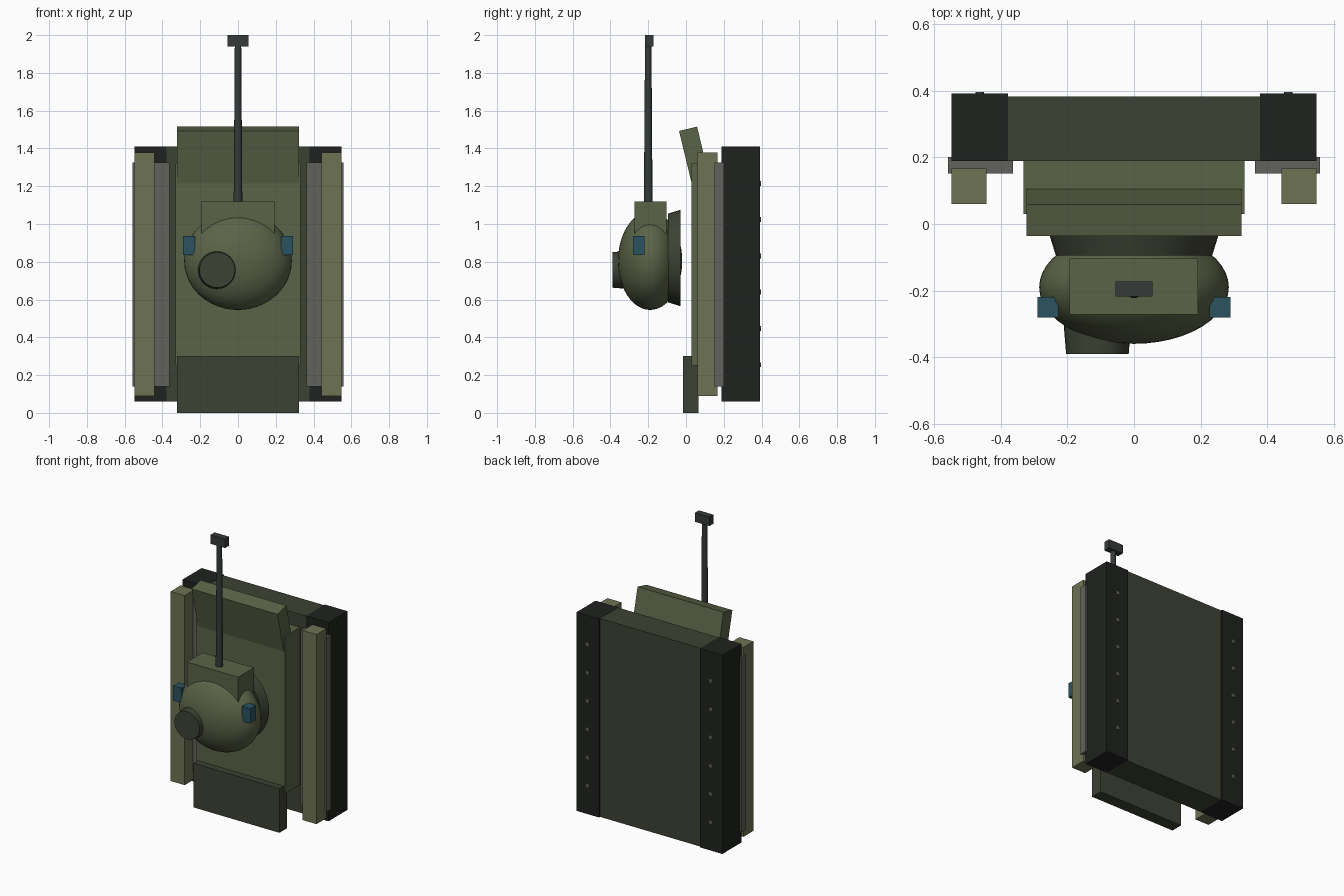
import bpy, math
from mathutils import Matrix

if "Cube" in bpy.data.objects:
    bpy.data.objects.remove(bpy.data.objects["Cube"])

def material(name, r, g, b):
    m = bpy.data.materials.new(name)
    m.diffuse_color = (r, g, b, 1)
    m.use_nodes = True
    m.node_tree.nodes["Principled BSDF"].inputs["Base Color"].default_value = m.diffuse_color
    return m

OLIVE = material("olive", 0.105, 0.125, 0.063)
LIGHT = material("light_olive", 0.155, 0.17, 0.088)
DARK = material("dark_green", 0.046, 0.054, 0.033)
BLACK = material("track_black", 0.014, 0.016, 0.014)
GREY = material("rail_grey", 0.12, 0.12, 0.11)
BLUE = material("lens_blue", 0.024, 0.085, 0.12)
GUN = material("gun_metal", 0.036, 0.043, 0.041)

def finish(name, mat):
    ob = bpy.context.object
    ob.name = name
    ob.data.materials.append(mat)
    return ob

def box(name, x, y, z, mat):
    """Box from (min, max) ranges."""
    bpy.ops.mesh.primitive_cube_add(size=1)
    ob = finish(name, mat)
    r = (x, y, z)
    ob.data.transform(Matrix.Diagonal([b - a for a, b in r] + [1]))
    ob.location = [(a + b) / 2 for a, b in r]
    return ob

def cone(name, loc, r1, r2, depth, mat, along_y=False, sides=32):
    """Tapered cylinder; along_y puts r1 at the front (-y)."""
    rot = (-math.pi / 2, 0, 0) if along_y else (0, 0, 0)
    bpy.ops.mesh.primitive_cone_add(vertices=sides, radius1=r1, radius2=r2,
                                    depth=depth, location=loc, rotation=rot)
    ob = finish(name, mat)
    bpy.ops.object.shade_smooth_by_angle(angle=math.radians(35))
    return ob

# Hull and body
box("hull", (-0.408, 0.408), (0.19, 0.383), (0.061, 1.409), DARK)
box("body", (-0.332, 0.332), (0.03, 0.195), (0.25, 1.32), OLIVE)
box("lower_plate", (-0.323, 0.323), (-0.016, 0.066), (0, 0.3), DARK)

# Tilted upper plate
upper = box("upper_plate", (-0.323, 0.323), (-0.049, 0.049), (-0.36, 0), OLIVE)
tilt = math.radians(13.5)
upper.rotation_euler.x = tilt
upper.location = (0, 0.011 + 0.18 * math.sin(tilt), 1.504 - 0.18 * math.cos(tilt))

# Tracks, rails, fenders and bolts on both sides
for s, side in ((-1, "left"), (1, "right")):
    def span(a, b):
        return sorted((s * a, s * b))
    box(f"track_{side}", span(0.378, 0.548), (0.189, 0.392), (0.06, 1.41), BLACK)
    box(f"rail_{side}", span(0.363, 0.559), (0.152, 0.202), (0.14, 1.325), GREY)
    box(f"fender_{side}", span(0.443, 0.548), (0.06, 0.167), (0.09, 1.378), LIGHT)
    for i in range(6):
        cone(f"bolt_{side}_{i + 1}", (s * 0.463, 0.387, 0.255 + 0.192 * i),
             0.013, 0.013, 0.02, GREY, True, 8)
    # Eye lenses on the turret
    box(f"eye_{side}", span(0.227, 0.29), (-0.281, -0.219), (0.835, 0.936), BLUE)

# Turret dome and ring
bpy.ops.mesh.primitive_uv_sphere_add(segments=48, ring_count=24, radius=1)
dome = finish("turret", OLIVE)
dome.data.transform(Matrix.Diagonal((0.285, 0.17, 0.26, 1)))
dome.location = (0, -0.19, 0.805)
bpy.ops.object.shade_smooth()
cone("turret_ring", (0, -0.062, 0.82), 0.235, 0.255, 0.064, DARK, True, 40)

# Gun mount, barrel and muzzle
box("gun_mount", (-0.194, 0.192), (-0.272, -0.103), (0.95, 1.12), OLIVE)
cone("gun_barrel", (0, -0.2, 1.53), 0.023, 0.017, 0.86, GUN, sides=24)
box("muzzle", (-0.055, 0.055), (-0.218, -0.173), (1.94, 2.0), GUN)

# Hatch on the turret front
cone("hatch", (-0.11, -0.33, 0.757), 0.094, 0.104, 0.12, DARK, True)
